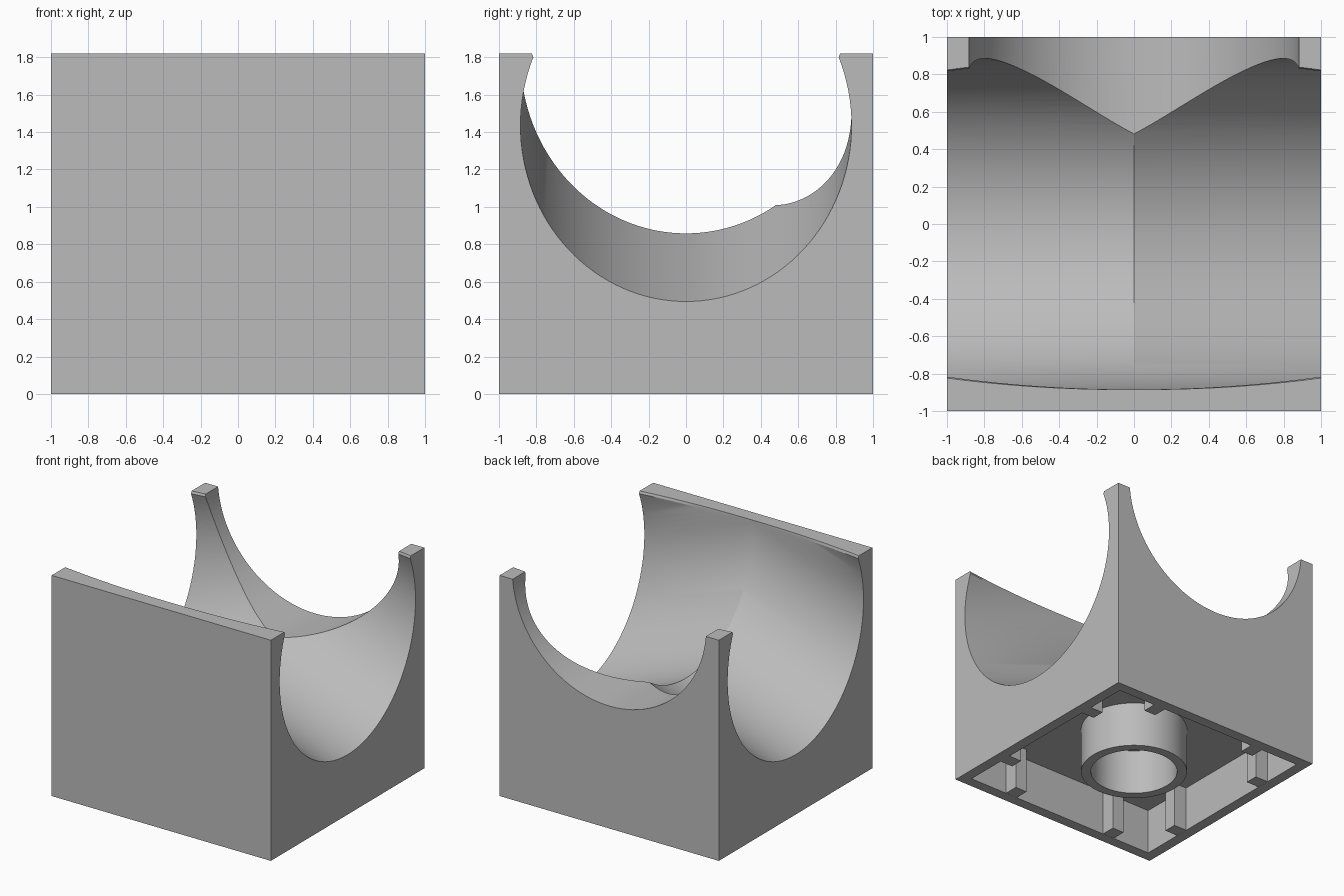
import bpy
from math import radians

default = bpy.data.objects.get("Cube")
if default:
    bpy.data.objects.remove(default, do_unlink=True)

HEIGHT = 1.82
ROOF = 0.385      # ceiling of the hollow underside
INNER = 0.91      # inner face of the outer walls
RIB_END = 0.79
BORE = 0.885      # radius of the pipe channels

grey = bpy.data.materials.new("light_grey")
grey.use_nodes = True
COLOUR = (0.5, 0.5, 0.5, 1)
grey.diffuse_color = COLOUR
grey.node_tree.nodes["Principled BSDF"].inputs["Base Color"].default_value = COLOUR


def finish(obj, name):
    obj.name = obj.data.name = name
    obj.data.materials.clear()
    obj.data.materials.append(grey)
    return obj


def box(name, low, high):
    bpy.ops.mesh.primitive_cube_add(size=1, location=[(a + b) / 2 for a, b in zip(low, high)])
    obj = bpy.context.object
    obj.scale = [b - a for a, b in zip(low, high)]
    bpy.ops.object.transform_apply(location=True, rotation=True, scale=True)
    return finish(obj, name)


def cylinder(name, radius, depth, location, rotation=(0, 0, 0), sides=128):
    bpy.ops.mesh.primitive_cylinder_add(vertices=sides, radius=radius, depth=depth,
                                        location=location, rotation=rotation)
    return finish(bpy.context.object, name)


def cut(target, cutter):
    cutter.hide_render = True
    bpy.context.view_layer.objects.active = target
    mod = target.modifiers.new("cut", 'BOOLEAN')
    mod.operation = 'DIFFERENCE'
    mod.solver = 'EXACT'
    mod.object = cutter
    bpy.ops.object.modifier_apply(modifier=mod.name)
    bpy.data.objects.remove(cutter, do_unlink=True)


def smooth(obj):
    bpy.ops.object.select_all(action='DESELECT')
    obj.select_set(True)
    bpy.context.view_layer.objects.active = obj
    bpy.ops.object.shade_smooth_by_angle(angle=radians(20))


# Block with a hollow underside
body = box("block_body", (-1, -1, 0), (1, 1, HEIGHT))
cut(body, box("cavity_cutter", (-INNER, -INNER, -0.2), (INNER, INNER, ROOF)))

# Two channels sloping down to the sides, meeting in a ridge
for side in (-1, 1):
    cut(body, cylinder("channel_cutter", BORE, 5, (0, 0, 1.8),
                       (0, radians(90 + 20 * side), 0)))

# Level branch channel opening through the back wall
cut(body, cylinder("branch_cutter", BORE, 2, (0, 1, 1.895), (radians(90), 0, 0)))
smooth(body)

# Round tube under the block
tube = cylinder("underside_tube", 0.418, ROOF + 0.01, (0, 0, (ROOF + 0.01) / 2), sides=64)
cut(tube, cylinder("tube_bore_cutter", 0.34, ROOF * 2, (0, 0, ROOF - 0.2), sides=64))
smooth(tube)

# Gripping ribs, two on each inner wall
HALF = 0.055
for sign in (-1, 1):
    near, far = sorted((sign * RIB_END, sign * (INNER + 0.01)))
    for pos in (-0.5, 0.5):
        box("side_rib", (near, pos - HALF, 0.001), (far, pos + HALF, ROOF + 0.01))
        box("end_rib", (pos - HALF, near, 0.001), (pos + HALF, far, ROOF + 0.01))
